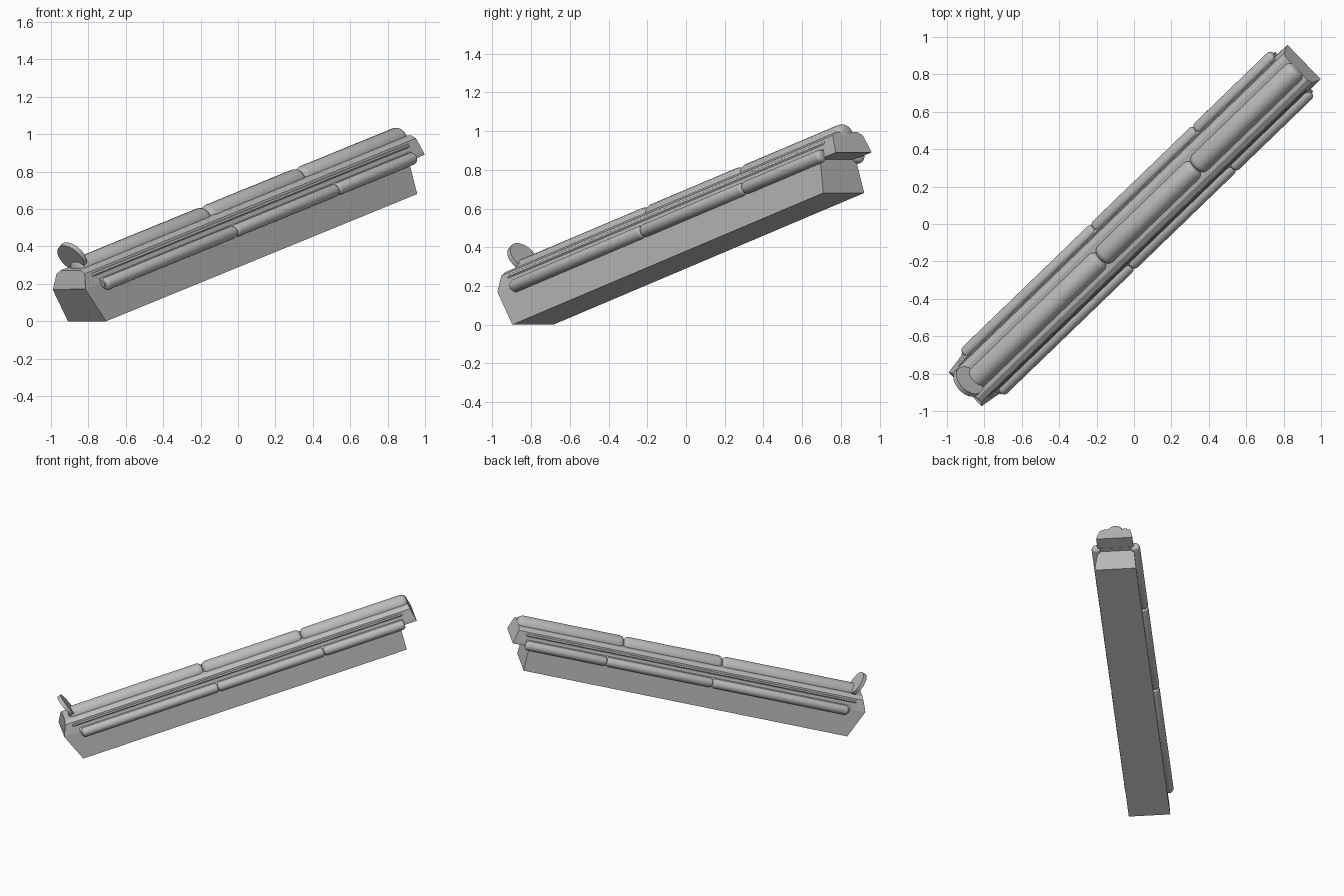
import bpy, bmesh, math
from mathutils import Matrix

cube = bpy.data.objects.get("Cube")
if cube:
    bpy.data.objects.remove(cube, do_unlink=True)

# One plain grey for the whole piece
grey = bpy.data.materials.new("stone_grey")
grey.use_nodes = True
colour = (0.5, 0.5, 0.5, 1)
grey.diffuse_color = colour
grey.node_tree.nodes["Principled BSDF"].inputs["Base Color"].default_value = colour

# Local frame: x runs up the slope, y across, z away from the slope
FRAME = (Matrix.Translation((-0.807, -0.791, 0))
         @ Matrix.Rotation(math.radians(44), 4, 'Z')
         @ Matrix.Rotation(math.radians(-16.4), 4, 'Y'))


def finish(bm, name, smooth=False):
    bmesh.ops.recalc_face_normals(bm, faces=bm.faces)
    mesh = bpy.data.meshes.new(name)
    bm.to_mesh(mesh)
    bm.free()
    mesh.materials.append(grey)
    obj = bpy.data.objects.new(name, mesh)
    obj.matrix_world = FRAME
    bpy.context.collection.objects.link(obj)
    if smooth:
        bpy.ops.object.select_all(action='DESELECT')
        obj.select_set(True)
        bpy.context.view_layer.objects.active = obj
        bpy.ops.object.shade_smooth_by_angle(angle=math.radians(40))


def skin(bm, rings):
    """Join closed rings of points and cap both ends."""
    rings = [[bm.verts.new(p) for p in ring] for ring in rings]
    n = len(rings[0])
    for a, b in zip(rings, rings[1:]):
        for i in range(n):
            bm.faces.new((a[i], a[(i + 1) % n], b[(i + 1) % n], b[i]))
    bm.faces.new(rings[0])
    bm.faces.new(rings[-1])


def prism(name, half, low, high):
    """Mirror a half section and run it between two slanted ends."""
    section = half + [(-y, z) for y, z in reversed(half)]
    bm = bmesh.new()
    skin(bm, [[(end(z), y, z) for y, z in section] for end in (low, high)])
    finish(bm, name)


def roll(name, start, stop, y, z, radius, sides=20):
    """A round tile with softly rounded ends."""
    steps = [(0, 0.6), (0.12, 0.8), (0.3, 0.93), (0.55, 1)]
    stations = [(start + d * radius, r) for d, r in steps]
    stations += [(stop - d * radius, r) for d, r in reversed(steps)]
    bm = bmesh.new()
    angles = [math.tau * i / sides for i in range(sides)]
    skin(bm, [[(x, y + radius * r * math.cos(t), z + radius * r * math.sin(t))
               for t in angles] for x, r in stations])
    finish(bm, name, True)


# Solid beam underneath, tapering upward, its low end leaning out
prism("base_beam", [(0.147, 0), (0.126, 0.2)],
      lambda z: -0.4 * z, lambda z: 2.41 + 0.04 * z)

# Narrow core that overhangs both ends
prism("ridge_core",
      [(0.128, 0.18), (0.126, 0.2), (0.108, 0.278), (0.08, 0.295)],
      lambda z: -0.4 * z + 0.84 * max(0, z - 0.2),
      lambda z: 2.54 - 0.19 * (z - 0.18))

# Stepped deck between the round tiles
prism("stepped_deck",
      [(0.15, 0.178), (0.15, 0.198), (0.12, 0.225), (0.1, 0.245),
       (0.085, 0.25), (0.078, 0.28)],
      lambda z: 0.04, lambda z: 2.45)

# Ridge tiles along the top
stops = [0.0, 1.0, 1.733, 2.52]
for i in range(3):
    roll(f"ridge_tile_{i + 1}", stops[i], stops[i + 1], 0, 0.286, 0.06)

# Eave tiles and thin rails on both sides
stops = [0.05, 1.06, 1.848, 2.45]
for side, sign in (("left", 1), ("right", -1)):
    for i in range(3):
        roll(f"{side}_eave_tile_{i + 1}", stops[i], stops[i + 1],
             sign * 0.138, 0.19, 0.034, 16)
    roll(f"{side}_rail", 0.0, 2.46, sign * 0.104, 0.255, 0.014, 8)

# Round end plate leaning out over the low end
bm = bmesh.new()
bmesh.ops.create_cone(bm, cap_ends=True, segments=32, radius1=0.087,
                      radius2=0.087, depth=0.028)
lean = Matrix.Rotation(math.radians(68), 4, 'Y')
bmesh.ops.transform(bm, verts=bm.verts,
                    matrix=Matrix.Translation((0.008, 0.018, 0.357)) @ lean)
finish(bm, "end_plate", True)
